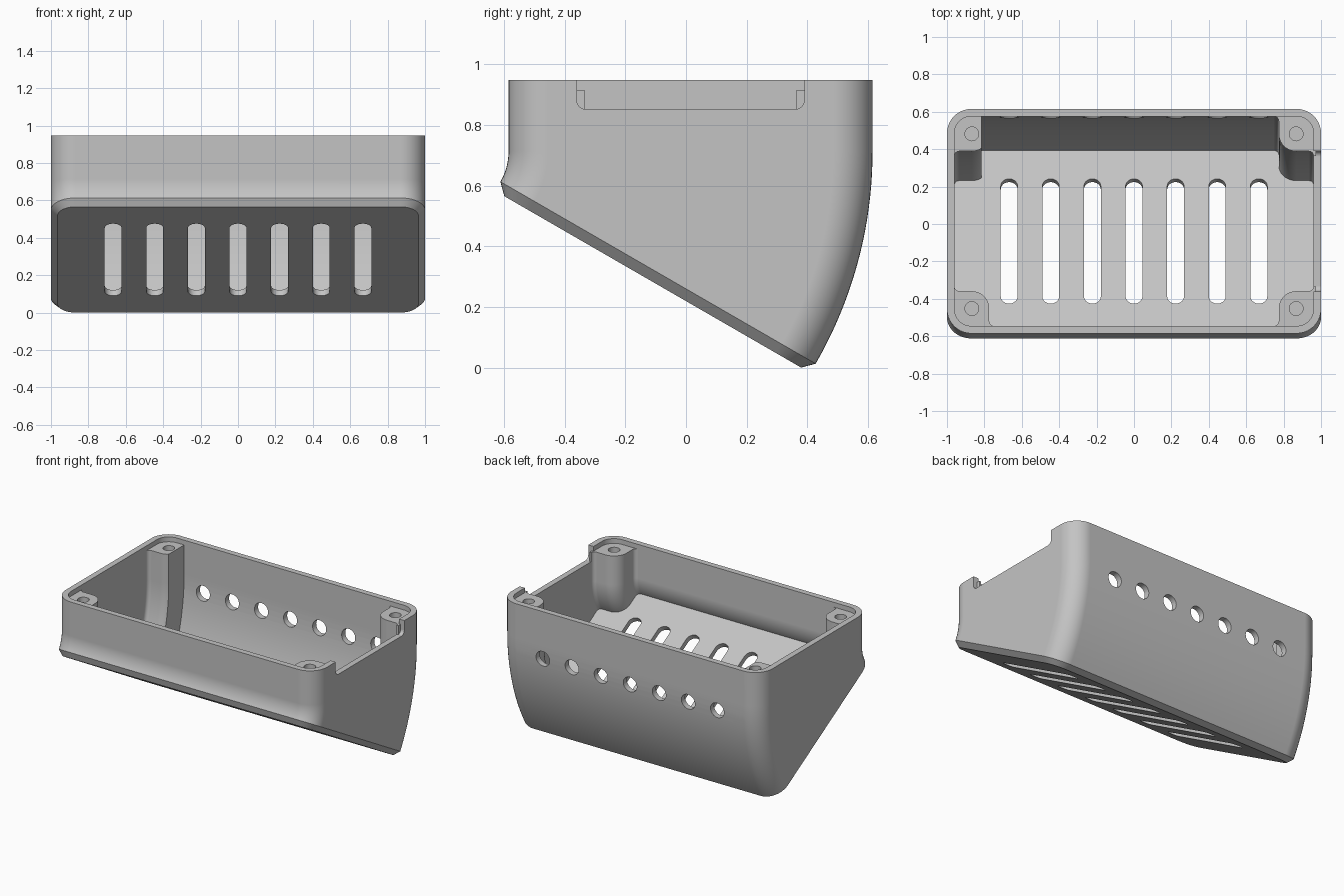
import bpy
import bmesh
from math import sin, cos, pi, radians
from mathutils import Vector

cube = bpy.data.objects.get("Cube")
if cube:
    bpy.data.objects.remove(cube, do_unlink=True)

PIVOT_Y, PIVOT_Z = -0.785, 0.713      # axis about which the section is swept
TILT = radians(30)
TOP = 0.948
WALL = 0.04
STEPS = 20

grey = bpy.data.materials.new("grey_plastic")
grey.use_nodes = True
grey.diffuse_color = (0.55, 0.55, 0.55, 1)
grey.node_tree.nodes["Principled BSDF"].inputs["Base Color"].default_value = (0.55, 0.55, 0.55, 1)


def arc(cx, cy, r, start, end, n=10):
    """Points on an arc, angles in degrees."""
    angles = [radians(start + (end - start) * i / n) for i in range(n + 1)]
    return [(cx + r * cos(a), cy + r * sin(a)) for a in angles]


def rounded_rect(x0, x1, y0, y1, r):
    return (arc(x1 - r, y1 - r, r, 0, 90) + arc(x0 + r, y1 - r, r, 90, 180)
            + arc(x0 + r, y0 + r, r, 180, 270) + arc(x1 - r, y0 + r, r, 270, 360))


def case_section(inset):
    return rounded_rect(inset - 1, 1 - inset, inset - 0.585, 0.615 - inset, 0.13 - inset)


def place(section, angle, drop):
    """Rotate a flat section about the pivot, then push it along its normal."""
    ring = []
    for x, y in section:
        r = y - PIVOT_Y
        ring.append(Vector((x, PIVOT_Y + r * cos(angle) - drop * sin(angle),
                            PIVOT_Z - r * sin(angle) - drop * cos(angle))))
    return ring


def sweep(section, top):
    """Straight down from the top height, then round the bend."""
    return ([place(section, 0, PIVOT_Z - top)]
            + [place(section, TILT * i / STEPS, 0) for i in range(STEPS + 1)])


def loft(name, rings):
    bm = bmesh.new()
    loops = [[bm.verts.new(p) for p in ring] for ring in rings]
    for a, b in zip(loops, loops[1:]):
        for i in range(len(a)):
            j = (i + 1) % len(a)
            bm.faces.new((a[i], a[j], b[j], b[i]))
    bm.faces.new(loops[0])
    bm.faces.new(loops[-1])
    bmesh.ops.recalc_face_normals(bm, faces=bm.faces)
    mesh = bpy.data.meshes.new(name)
    bm.to_mesh(mesh)
    bm.free()
    mesh.materials.append(grey)
    obj = bpy.data.objects.new(name, mesh)
    bpy.context.collection.objects.link(obj)
    return obj


def activate(obj):
    bpy.ops.object.select_all(action='DESELECT')
    obj.select_set(True)
    bpy.context.view_layer.objects.active = obj


def cut(target, cutter):
    cutter.hide_render = True
    mod = target.modifiers.new("cut", 'BOOLEAN')
    mod.operation = 'DIFFERENCE'
    mod.solver = 'EXACT'
    mod.object = cutter
    activate(target)
    bpy.ops.object.modifier_apply(modifier=mod.name)
    bpy.data.objects.remove(cutter, do_unlink=True)


def finish(obj):
    activate(obj)
    bpy.ops.object.shade_smooth_by_angle(angle=radians(30))
    mod = obj.modifiers.new("flat_face_shading", 'WEIGHTED_NORMAL')
    mod.keep_sharp = True


# Outer case with a chamfered, tilted base
case = loft("case", sweep(case_section(0), TOP) + [place(case_section(0.035), TILT, 0.035)])

# Hollow interior
cut(case, loft("cavity_cutter", sweep(case_section(WALL), TOP + 0.1)))

# Vent slots in the floor and round holes in the back wall
for i in range(-3, 4):
    x = i * 0.2225
    slot = rounded_rect(x - 0.045, x + 0.045, PIVOT_Y + 0.415, PIVOT_Y + 1.185, 0.0449)
    cut(case, loft("slot_cutter", [place(slot, TILT, d) for d in (-0.03, 0.1)]))
    hole = arc(x, 0.62, 0.052, 0, 348.75, 31)
    cut(case, loft("hole_cutter", [[Vector((px, y, pz)) for px, pz in hole] for y in (0.5, 0.7)]))

# Notch in the left side wall
notch = rounded_rect(-0.36, 0.39, 0.852, TOP + 0.2, 0.03)
cut(case, loft("notch_cutter", [[Vector((x, y, z)) for y, z in notch] for x in (0.94, 1.1)]))
finish(case)

# Screw posts in the corners, blended into the walls
R, F = 0.093, 0.025
POST_TOP = 0.915
post_shape = (arc(0, 0, R + 0.012, 0, 90) + [(-R - F, R + 0.012)]
              + arc(-R - F, R - F, F, 90, 0, 6) + arc(0, 0, R, 180, 270)
              + arc(R - F, -R - F, F, 90, 0, 6) + [(R + 0.012, -R - F)])
for side, sx in (("left", 1), ("right", -1)):
    for end, sy, cy in (("front", -1, -0.452), ("back", 1, 0.482)):
        cx = sx * 0.867
        # the back right post has a flat inner side
        limit = -0.052 if (side, end) == ("right", "back") else -1
        section = [(cx + sx * max(u, limit), cy + sy * v) for u, v in post_shape]
        post = loft(f"screw_post_{end}_{side}",
                    sweep(section, POST_TOP) + [place(section, TILT, 0.01)])
        screw = arc(cx, cy, 0.037, 0, 345, 23)
        cut(post, loft("screw_cutter", [[Vector((x, y, z)) for x, y in screw]
                                        for z in (0.74, POST_TOP + 0.1)]))
        finish(post)
